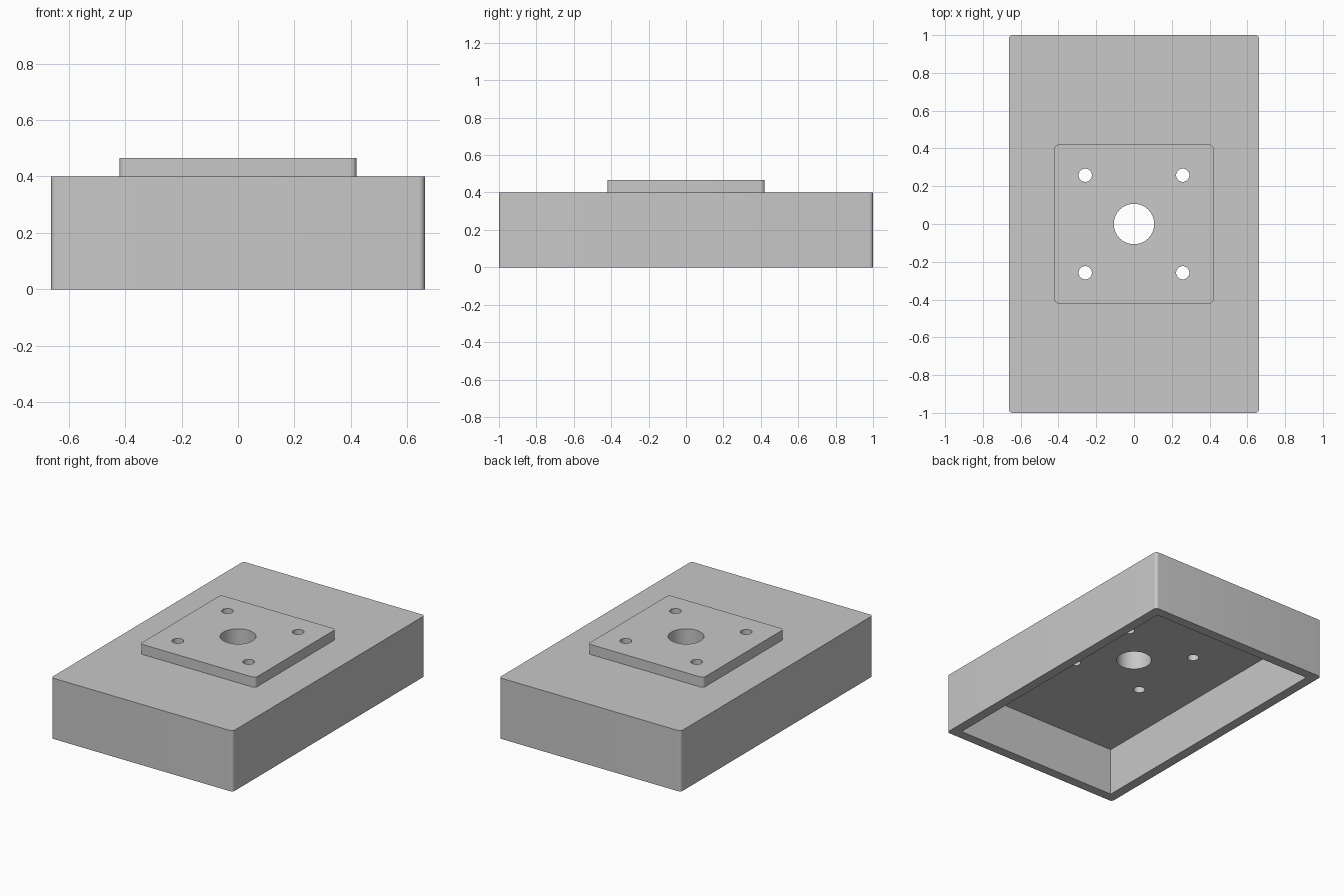
import bpy
import bmesh

if "Cube" in bpy.data.objects:
    bpy.data.objects.remove(bpy.data.objects["Cube"], do_unlink=True)

HALF_X, HALF_Y = 0.662, 1.0
BODY_TOP, PLATE_TOP = 0.40, 0.466
WALL, CAVITY_TOP = 0.064, 0.315
PLATE_HALF, CORNER = 0.42, 0.02
BOLT, BOLT_R, BORE_R = 0.258, 0.035, 0.107

grey = bpy.data.materials.new("plain grey")
grey.use_nodes = True
colour = (0.58, 0.58, 0.58, 1)
grey.diffuse_color = colour
grey.node_tree.nodes["Principled BSDF"].inputs["Base Color"].default_value = colour


def block(name, half_x, half_y, z0, z1, radius=0.0):
    """Box between two heights, with optionally rounded upright edges."""
    bm = bmesh.new()
    bmesh.ops.create_cube(bm, size=2)
    for v in bm.verts:
        v.co = (v.co.x * half_x, v.co.y * half_y, z1 if v.co.z > 0 else z0)
    if radius:
        upright = [e for e in bm.edges
                   if abs(e.verts[0].co.z - e.verts[1].co.z) > 0.01]
        bmesh.ops.bevel(bm, geom=upright, offset=radius, segments=8,
                        profile=0.5, affect='EDGES')
    mesh = bpy.data.meshes.new(name)
    bm.to_mesh(mesh)
    bm.free()
    mesh.materials.append(grey)
    obj = bpy.data.objects.new(name, mesh)
    bpy.context.collection.objects.link(obj)
    return obj


def drill(name, x, y, radius):
    """Cylinder cutter long enough to pass through everything."""
    bpy.ops.mesh.primitive_cylinder_add(vertices=64, radius=radius, depth=1,
                                        location=(x, y, BODY_TOP))
    obj = bpy.context.object
    obj.name = name
    obj.data.materials.append(grey)
    return obj


# Open-bottomed housing and the raised mounting plate
housing = block("housing", HALF_X, HALF_Y, 0, BODY_TOP, CORNER)
plate = block("mounting_plate", PLATE_HALF, PLATE_HALF, BODY_TOP, PLATE_TOP, CORNER)

# Cutters: underside cavity, centre bore and four bolt holes
cavity = block("cavity_cutter", HALF_X - WALL, HALF_Y - WALL, -0.2, CAVITY_TOP)
holes = [drill("bore_cutter", 0, 0, BORE_R)]
holes += [drill("bolt_cutter", sx * BOLT, sy * BOLT, BOLT_R)
          for sx in (-1, 1) for sy in (-1, 1)]

for part, cutters in ((housing, [cavity] + holes), (plate, holes)):
    bpy.ops.object.select_all(action='DESELECT')
    part.select_set(True)
    bpy.context.view_layer.objects.active = part
    for cutter in cutters:
        cut = part.modifiers.new(cutter.name, 'BOOLEAN')
        cut.operation = 'DIFFERENCE'
        cut.solver = 'EXACT'
        cut.object = cutter
        bpy.ops.object.modifier_apply(modifier=cut.name)
    bpy.ops.object.shade_smooth_by_angle(angle=0.5)

# The cutters are no longer needed
for cutter in [cavity] + holes:
    bpy.data.objects.remove(cutter, do_unlink=True)
